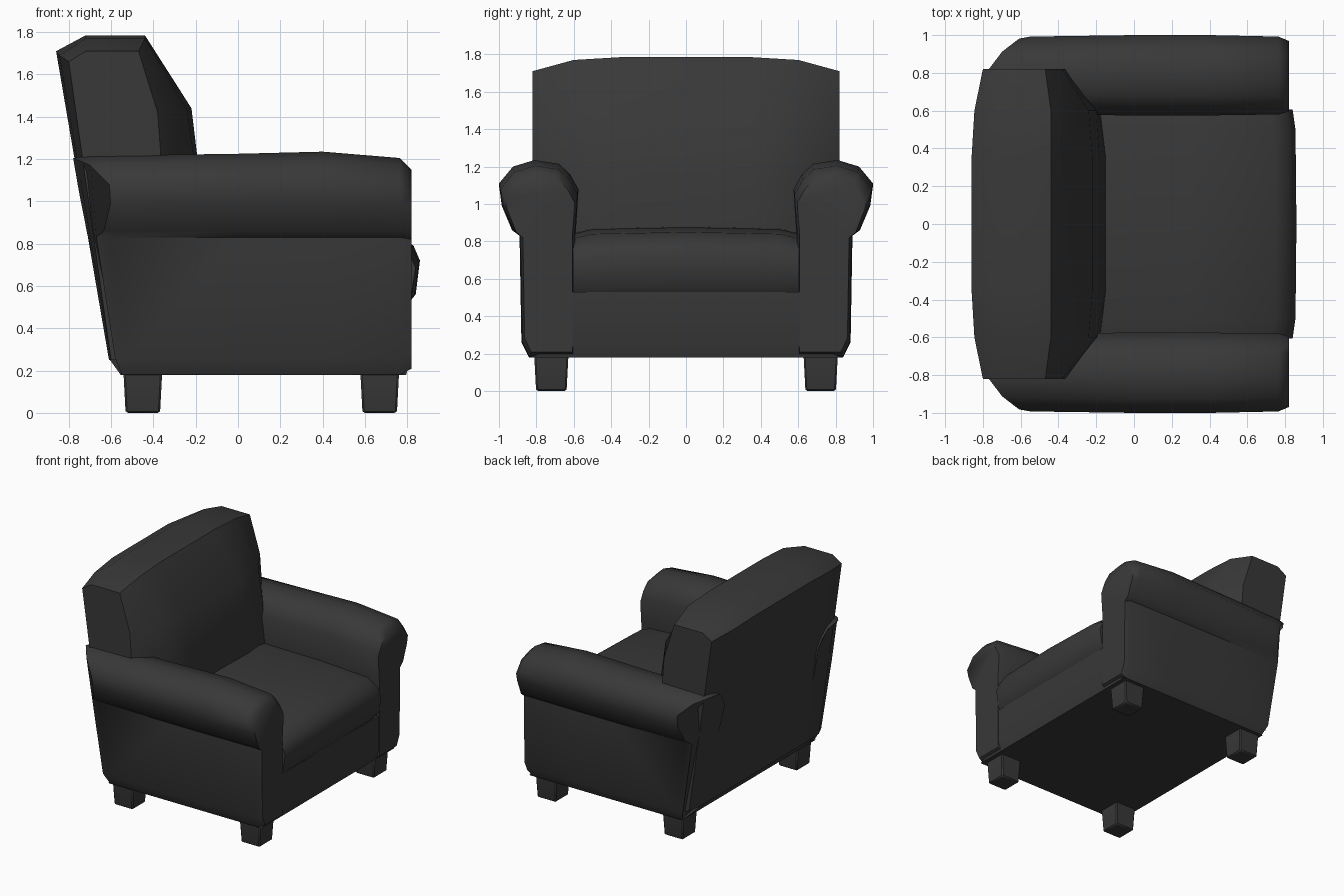
import bpy, bmesh, math

if "Cube" in bpy.data.objects:
    bpy.data.objects.remove(bpy.data.objects["Cube"])

leather = bpy.data.materials.new("black leather")
leather.diffuse_color = (0.04, 0.04, 0.04, 1)
leather.use_nodes = True
leather.node_tree.nodes["Principled BSDF"].inputs["Base Color"].default_value = leather.diffuse_color


def loft(name, rings, smooth=40, bevel=0.0):
    """Skin a list of equal-length point rings and cap both ends."""
    bm = bmesh.new()
    rows = [[bm.verts.new(p) for p in ring] for ring in rings]
    n = len(rows[0])
    for a, b in zip(rows, rows[1:]):
        for i in range(n):
            j = (i + 1) % n
            bm.faces.new((a[i], a[j], b[j], b[i]))
    bm.faces.new(rows[0])
    bm.faces.new(rows[-1])
    bmesh.ops.recalc_face_normals(bm, faces=bm.faces)
    mesh = bpy.data.meshes.new(name)
    bm.to_mesh(mesh)
    bm.free()
    mesh.materials.append(leather)
    obj = bpy.data.objects.new(name, mesh)
    bpy.context.collection.objects.link(obj)
    if bevel:
        mod = obj.modifiers.new("soft edges", 'BEVEL')
        mod.width, mod.segments = bevel, 1
    bpy.ops.object.select_all(action='DESELECT')
    obj.select_set(True)
    bpy.context.view_layer.objects.active = obj
    bpy.ops.object.shade_smooth_by_angle(angle=math.radians(smooth))
    return obj


def rect(x0, x1, y0, y1, z):
    return [(x0, y0, z), (x1, y0, z), (x1, y1, z), (x0, y1, z)]


# Rolled arms: cross-section in y, z swept from the sloping rear to the front
ARM = [(0.59, 0.18), (0.84, 0.18), (0.88, 0.26), (0.89, 0.83), (0.93, 0.86),
       (0.985, 0.99), (1.0, 1.11), (0.925, 1.20), (0.81, 1.235),
       (0.68, 1.215), (0.62, 1.16), (0.575, 1.08), (0.59, 0.84)]


def rear_x(y, z):
    return -0.61 - 0.172 * (z - 0.25) + max(0, y - 0.85) + (0.05 if z < 0.2 else 0)


# x position (None = sloping rear), width scale, height scale, top offset
STATIONS = [(None, 0.93, 1, -0.03), (-0.55, 0.97, 1, -0.02), (0.0, 1, 1, -0.01),
            (0.4, 1, 1, 0), (0.765, 0.97, 1, -0.03), (0.82, 0.88, 0.94, -0.05)]
for side, label in ((1, "left"), (-1, "right")):
    rings = []
    for x, sy, sz, dz in STATIONS:
        ring = []
        for y, z in ARM:
            yy = 0.74 + (y - 0.74) * sy
            zz = 0.66 + (z - 0.66) * sz + (dz if z > 1 else 0)
            if x is None:
                px = rear_x(y, z)
            elif x < -0.5:
                px = rear_x(y, z) + 0.06
            else:
                px = x
            ring.append((px, side * yy, zz))
        rings.append(ring)
    loft(label + "_arm", rings, 50)

# Backrest: x, z cross-section swept across the width, smaller at both ends
BACK = [(-0.61, 0.25), (-0.86, 1.71), (-0.72, 1.785), (-0.44, 1.785),
        (-0.22, 1.44), (-0.185, 1.15), (-0.15, 0.87), (-0.2, 0.25)]
BACK_SHOULDER = [(-0.61, 0.25), (-0.845, 1.69), (-0.72, 1.77), (-0.44, 1.77),
                 (-0.24, 1.43), (-0.20, 1.15), (-0.18, 0.87), (-0.2, 0.25)]
BACK_END = [(-0.60, 0.25), (-0.80, 1.66), (-0.72, 1.71), (-0.47, 1.71),
            (-0.38, 1.42), (-0.36, 1.15), (-0.34, 0.87), (-0.3, 0.25)]
rows = [(-0.82, BACK_END), (-0.60, BACK_SHOULDER), (-0.35, BACK), (0.35, BACK),
        (0.60, BACK_SHOULDER), (0.82, BACK_END)]
loft("backrest", [[(x, y, z) for x, z in prof] for y, prof in rows], 50)

# Seat cushion with a crowned top and bulging front
CUSHION = [(-0.4, 0.51), (0.80, 0.51), (0.84, 0.56), (0.86, 0.72),
           (0.83, 0.79), (0.75, 0.85), (0.3, 0.875), (-0.4, 0.88)]
rows = [(-0.605, -0.02, -0.035), (-0.5, -0.005, -0.01), (0, 0, 0),
        (0.5, -0.005, -0.01), (0.605, -0.02, -0.035)]
loft("seat_cushion", [[(x + dx if x > 0.7 else x, y, z + dz if z > 0.7 else z)
                       for x, z in CUSHION] for y, dx, dz in rows], 45)

# Base under the cushion, with sloping rear
loft("seat_base", [rect(-0.555, 0.795, -0.84, 0.84, 0.18),
                   rect(-0.605, 0.815, -0.62, 0.62, 0.25),
                   rect(-0.65, 0.815, -0.62, 0.62, 0.53)], 45)

# Four tapered feet
for x, end in ((-0.45, "back"), (0.67, "front")):
    for y, label in ((0.72, "left"), (-0.72, "right")):
        loft(f"{end}_{label}_foot",
             [rect(x - r, x + r, y - r, y + r, z)
              for r, z in ((0.078, 0.0), (0.082, 0.01), (0.092, 0.20))], 35, 0.008)
